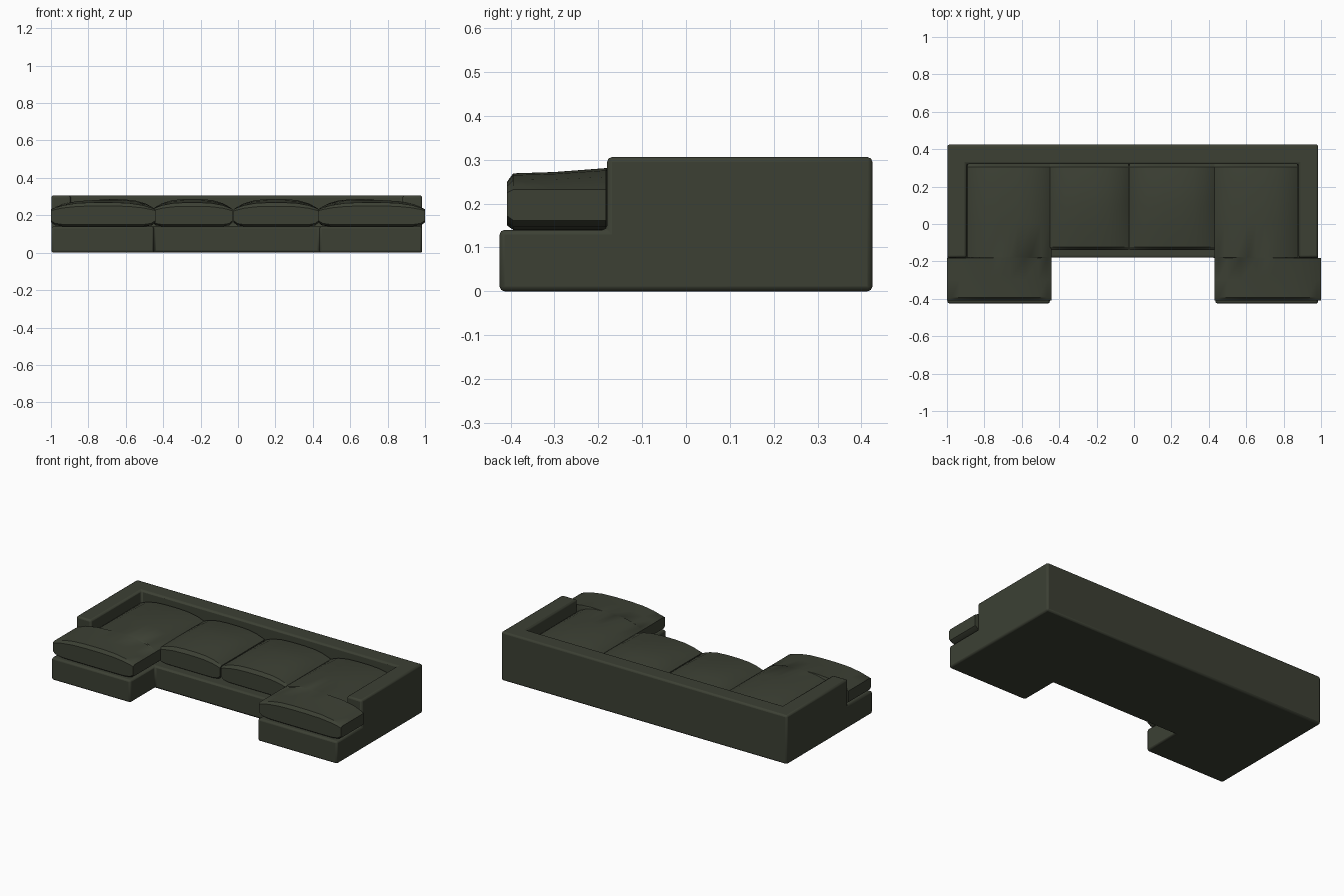
import bpy, bmesh, math

if "Cube" in bpy.data.objects:
    bpy.data.objects.remove(bpy.data.objects["Cube"])

fabric = bpy.data.materials.new("dark_olive_fabric")
fabric.diffuse_color = (0.045, 0.051, 0.034, 1)
fabric.use_nodes = True
fabric.node_tree.nodes["Principled BSDF"].inputs["Base Color"].default_value = fabric.diffuse_color


def finish(name, bm, bevel=0):
    bmesh.ops.recalc_face_normals(bm, faces=bm.faces)
    mesh = bpy.data.meshes.new(name)
    bm.to_mesh(mesh)
    bm.free()
    mesh.materials.append(fabric)
    ob = bpy.data.objects.new(name, mesh)
    bpy.context.collection.objects.link(ob)
    bpy.ops.object.select_all(action='DESELECT')
    ob.select_set(True)
    bpy.context.view_layer.objects.active = ob
    bpy.ops.object.shade_smooth_by_angle(angle=math.radians(30))
    if bevel:
        mod = ob.modifiers.new("soft_edges", 'BEVEL')
        mod.width = bevel
        mod.segments = 2
        mod.limit_method = 'ANGLE'
    return ob


# Frame: one skin around filled blocks (U-shaped base, back and two arms)
def sofa_frame():
    xs = [-0.998, -0.895, -0.45, 0.435, 0.88, 0.985]
    ys = [-0.425, -0.18, 0.32, 0.425]
    zs = [0, 0.14, 0.306]
    filled = set()
    for i in range(5):
        for j in range(3):
            if not (i == 2 and j == 0):
                filled.add((i, j, 0))
            if j == 2 or (j == 1 and i in (0, 4)):
                filled.add((i, j, 1))
    bm = bmesh.new()
    for cell in filled:
        for axis in range(3):
            for side in (0, 1):
                near = list(cell)
                near[axis] += 2 * side - 1
                if tuple(near) in filled:
                    continue
                verts = []
                for a, b in ((0, 0), (1, 0), (1, 1), (0, 1)):
                    p = list(cell)
                    p[axis] += side
                    p[(axis + 1) % 3] += a
                    p[(axis + 2) % 3] += b
                    verts.append(bm.verts.new((xs[p[0]], ys[p[1]], zs[p[2]])))
                bm.faces.new(verts)
    bmesh.ops.remove_doubles(bm, verts=bm.verts, dist=0.0001)
    bmesh.ops.recalc_face_normals(bm, faces=bm.faces)
    bmesh.ops.dissolve_limit(bm, angle_limit=0.01, verts=bm.verts, edges=bm.edges)
    finish("sofa_frame", bm, 0.011)


# Cushion: crowned cross-sections lofted from front to back
def cushion(name, stations):
    us = [0, 0.04, 0.12, 0.25, 0.4, 0.5, 0.6, 0.75, 0.88, 0.96, 1]
    bm = bmesh.new()
    rings = []
    for y, x0, x1, bottom, top in stations:
        upper, lower = [], []
        edge = min(0.232, top - 0.025)
        for u in us:
            t = abs(2 * u - 1)
            x = x0 + (x1 - x0) * u
            upper.append(bm.verts.new((x, y, edge + (top - edge) * (1 - t ** 3.2))))
            lower.append(bm.verts.new((x, y, bottom + 0.022 * t ** 14)))
        rings.append(upper + lower[::-1])
    n = len(rings[0])
    for a, b in zip(rings, rings[1:]):
        for k in range(n):
            bm.faces.new((a[k], a[(k + 1) % n], b[(k + 1) % n], b[k]))
    bm.faces.new(rings[0])
    bm.faces.new(rings[-1])
    finish(name, bm)


sofa_frame()

# Chaise cushions narrow where they pass behind the arm front
for name, outer, inner, arm in (("left_chaise_cushion", -1.0, -0.442, -0.89),
                                ("right_chaise_cushion", 1.0, 0.43, 0.875)):
    profile = [(-0.408, outer, 0.15, 0.25), (-0.394, outer, 0.14, 0.269),
               (-0.3, outer, 0.14, 0.272), (-0.182, outer, 0.14, 0.281),
               (-0.178, arm, 0.14, 0.281), (0.0, arm, 0.14, 0.286),
               (0.18, arm, 0.14, 0.284), (0.305, arm, 0.14, 0.268),
               (0.322, arm, 0.15, 0.245)]
    cushion(name, [(y, min(o, inner), max(o, inner), b, t) for y, o, b, t in profile])

# Two middle seat cushions
for name, x0, x1 in (("left_seat_cushion", -0.458, -0.029),
                     ("right_seat_cushion", -0.023, 0.432)):
    profile = [(-0.138, 0.15, 0.248), (-0.122, 0.14, 0.268), (-0.02, 0.14, 0.28),
               (0.1, 0.14, 0.287), (0.2, 0.14, 0.284), (0.305, 0.14, 0.268),
               (0.322, 0.15, 0.245)]
    cushion(name, [(y, x0, x1, b, t) for y, b, t in profile])
